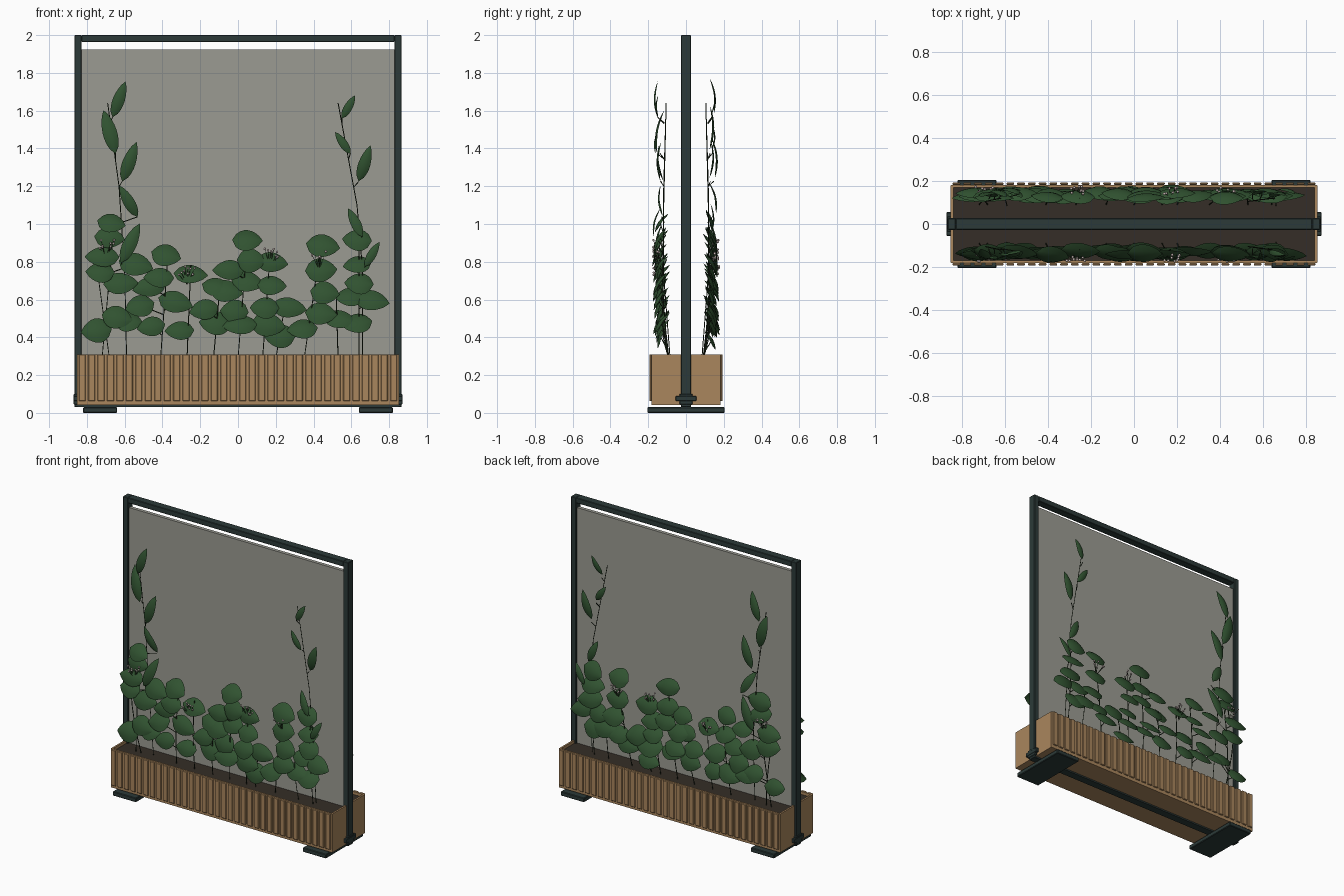
import bpy, bmesh, math, random
from mathutils import Vector

if "Cube" in bpy.data.objects:
    bpy.data.objects.remove(bpy.data.objects["Cube"])

random.seed(4)


def mat(name, r, g, b):
    m = bpy.data.materials.new(name)
    m.diffuse_color = (r, g, b, 1)
    m.use_nodes = True
    m.node_tree.nodes["Principled BSDF"].inputs["Base Color"].default_value = m.diffuse_color
    return m


METAL = mat("dark_metal", .025, .042, .04)
WOOD = mat("wood", .40, .24, .11)
SOIL = mat("soil", .035, .027, .02)
PANEL = mat("panel", .33, .33, .29)
LEAF = mat("leaf", .03, .085, .03)
STEM = mat("stem", .02, .035, .015)
PETAL = mat("petal", .6, .5, .48)


def finish(name, bm, m, smooth=False):
    me = bpy.data.meshes.new(name)
    bm.to_mesh(me)
    bm.free()
    me.materials.append(m)
    if smooth:
        for p in me.polygons:
            p.use_smooth = True
    ob = bpy.data.objects.new(name, me)
    bpy.context.collection.objects.link(ob)
    return ob


def boxes(name, m, spans, bevel=0):
    """One object from (x0, x1, y0, y1, z0, z1) boxes."""
    bm = bmesh.new()
    for x0, x1, y0, y1, z0, z1 in spans:
        vs = bmesh.ops.create_cube(bm, size=1)["verts"]
        for v in vs:
            v.co = Vector(((x0 + x1) / 2 + v.co.x * (x1 - x0),
                           (y0 + y1) / 2 + v.co.y * (y1 - y0),
                           (z0 + z1) / 2 + v.co.z * (z1 - z0)))
    ob = finish(name, bm, m)
    if bevel:
        b = ob.modifiers.new("bevel", 'BEVEL')
        b.width, b.segments = bevel, 1
    return ob


def both_ends(x0, x1, *rest):
    return [(x0, x1, *rest), (-x1, -x0, *rest)]


# Frame: posts, top rail, bottom rail
boxes("frame_posts", METAL, both_ends(.828, .866, -.027, .027, .03, 2), .003)
boxes("frame_top_rail", METAL, [(-.828, .828, -.027, .027, 1.963, 2)], .003)
boxes("frame_bottom_rail", METAL, [(-.85, .85, -.027, .027, .032, .05)])
# Feet and post brackets
boxes("feet", METAL, both_ends(.64, .82, -.205, .205, 0, .03), .004)
boxes("post_brackets", METAL, both_ends(.85, .872, -.055, .055, .062, .09)
      + both_ends(.85, .87, -.035, .035, .045, .1), .003)
# Screen panel
boxes("screen_panel", PANEL, [(-.828, .828, -.012, .012, .28, 1.925)])

# Planter: floor, end boards, side boards, soil
boxes("planter_floor", WOOD, [(-.85, .85, -.178, .178, .042, .06)])
boxes("planter_ends", WOOD, both_ends(.84, .852, -.18, .18, .042, .31))
boxes("planter_sides", WOOD, [(-.85, .85, -.182, -.17, .042, .31),
                              (-.85, .85, .17, .182, .042, .31)])
boxes("soil", SOIL, [(-.84, .84, -.17, .17, .06, .29)])
# Slatted cladding
slats = []
for i in range(34):
    x = -.825 + i * .05
    slats += [(x - .018, x + .018, -.193, -.182, .062, .31),
              (x - .018, x + .018, .182, .193, .062, .31)]
boxes("planter_slats", WOOD, slats, .003)


def leaf(bm, c, angle, length, width, tilt, side):
    """Cupped leaf with pointed ends; side is -1 front, 1 back."""
    d = Vector((math.cos(angle), 0, math.sin(angle)))
    n = Vector((0, math.cos(tilt), math.sin(tilt)))
    d = (d - n * d.dot(n)).normalized()
    s = n.cross(d)
    rows = []
    N = 8
    for i in range(N + 1):
        t = i / N
        w = width / 2 * max(.03, math.sin(math.pi * t ** .85) ** .7)
        row = []
        for k in (-1, -.5, 0, .5, 1):
            sag = -.10 * length * (2 * t - 1) ** 2 - .28 * w * k * k
            p = d * (t - .5) * length + s * w * k + n * (sag + .04 * length)
            row.append(bm.verts.new((c[0] + p.x, c[1] * side + p.y * side, c[2] + p.z)))
        rows.append(row)
    for a, b in zip(rows, rows[1:]):
        for k in range(4):
            q = (a[k], a[k + 1], b[k + 1], b[k])
            bm.faces.new(q if side > 0 else q[::-1])


def stems(name, paths, radius):
    cu = bpy.data.curves.new(name, 'CURVE')
    cu.dimensions = '3D'
    cu.bevel_depth, cu.bevel_resolution = radius, 0
    cu.materials.append(STEM)
    for path in paths:
        sp = cu.splines.new('POLY')
        sp.points.add(len(path) - 1)
        for p, co in zip(sp.points, path):
            p.co = (*co, 1)
    bpy.context.collection.objects.link(bpy.data.objects.new(name, cu))


# Bush stems: base x, top x, top z
BUSH = [(-.72, -.66, .95), (-.68, -.74, .72), (-.41, -.37, .85), (-.27, -.25, .78),
        (-.13, -.1, .62), (.0, .05, .92), (.13, .17, .84), (.2, .24, .52),
        (.35, .44, .9), (.53, .52, .62), (.64, .64, .92)]
# Broad leaf centres (x, z)
BROAD = [(-.67, 1.01), (-.68, .93), (-.72, .83), (-.73, .75), (-.54, .79), (-.62, .69),
         (-.47, .67), (-.75, .44), (-.64, .51), (-.52, .57), (-.58, .49), (-.38, .84),
         (-.42, .72), (-.46, .46), (-.33, .59), (-.31, .44), (-.25, .74), (-.11, .67),
         (-.18, .55), (-.12, .48), (-.05, .76), (-.06, .65), (.05, .92), (.07, .81),
         (.05, .70), (-.02, .54), (.01, .47), (.18, .8), (.18, .68), (.14, .56),
         (.27, .56), (.16, .47), (.22, .41), (.34, .45), (.44, .53), (.45, .89),
         (.44, .76), (.46, .64), (.54, .50), (.59, .62), (.63, .79), (.63, .92),
         (.64, .69), (.71, .60), (.63, .48)]
# Tall climber stems and their leaves (x, z, angle in degrees, length)
CLIMBER = [[(-.59, .3), (-.6, .75), (-.63, 1.2), (-.69, 1.64)],
           [(.66, .3), (.66, .75), (.63, 1.1), (.53, 1.64)]]
BLADES = [(-.63, 1.66, 70, .2), (-.68, 1.49, 105, .24), (-.575, 1.33, 70, .22),
          (-.58, 1.12, 120, .19), (-.57, .9, 65, .23), (.585, 1.62, 60, .14),
          (.555, 1.43, 125, .14), (.67, 1.32, 72, .2), (.62, 1.01, 115, .17),
          (.71, .84, 60, .15)]
FLOWERS = [(-.7, .89), (-.27, .75), (.17, .84), (.43, .83)]

for side, label in ((-1, "front"), (1, "back")):
    j = 0 if side < 0 else .025
    jit = lambda: random.uniform(-j, j)
    # Bush stalks and broad leaves
    bm = bmesh.new()
    paths = []
    for bx, tx, tz in BUSH:
        paths.append([(bx + (tx - bx) * t, side * (.09 + .035 * math.sin(t * 2.2)),
                       .285 + (tz - .285) * t) for t in (0, .25, .5, .75, 1)])
    for x, z in BROAD:
        near = min(BUSH, key=lambda b: abs((b[0] + b[1]) / 2 - x) + (z > b[2] + .1))
        x, z = x + jit(), z + jit()
        y = random.uniform(.13, .155)
        right = x > (near[0] + near[1]) / 2
        droop = random.uniform(-.35, .1)
        leaf(bm, (x, y, z), droop if right else math.pi - droop,
             random.uniform(.15, .19), random.uniform(.11, .14),
             random.uniform(.3, .65), side)
        sz = max(.3, min(z - .05, near[2]))
        t = (sz - .285) / (near[2] - .285)
        sx = near[0] + (near[1] - near[0]) * t
        paths.append([(sx, side * (.09 + .035 * math.sin(t * 2.2)), sz), (x, side * y, z)])
    finish(label + "_broad_leaves", bm, LEAF, True)
    stems(label + "_bush_stems", paths, .0028)

    # Climbers
    bm = bmesh.new()
    paths = []
    for path in CLIMBER:
        paths.append([(x, side * y, z) for (x, z), y in zip(path, (.085, .12, .118, .105))])
    for x, z, a, ln in BLADES:
        r = math.radians(a)
        y = random.uniform(.14, .165)
        leaf(bm, (x, y, z + (.02 if side > 0 else 0)), r, ln, ln * .32,
             random.uniform(-.15, .25), side)
        foot = (x - math.cos(r) * ln * .5, side * (y - .012), z - math.sin(r) * ln * .5)
        p = CLIMBER[0] if x < 0 else CLIMBER[1]
        sz = foot[2] - .03
        k = max(i for i in range(3) if p[i][1] <= sz)
        f = (sz - p[k][1]) / (p[k + 1][1] - p[k][1])
        paths.append([(p[k][0] + (p[k + 1][0] - p[k][0]) * f, side * .115, sz), foot])
    finish(label + "_climber_leaves", bm, LEAF, True)
    stems(label + "_climber_stems", paths, .0025)

    # Small flower heads
    bm = bmesh.new()
    paths = []
    for x, z in FLOWERS:
        for _ in range(9):
            p = Vector((x + random.uniform(-.045, .045), side * random.uniform(.14, .175),
                        z + random.uniform(-.02, .03)))
            ball = bmesh.ops.create_icosphere(bm, subdivisions=1, radius=.007)["verts"]
            bmesh.ops.translate(bm, verts=ball, vec=p)
            paths.append([(x, side * .13, z - .07), p])
    finish(label + "_flowers", bm, PETAL, True)
    stems(label + "_flower_stalks", paths, .0012)
